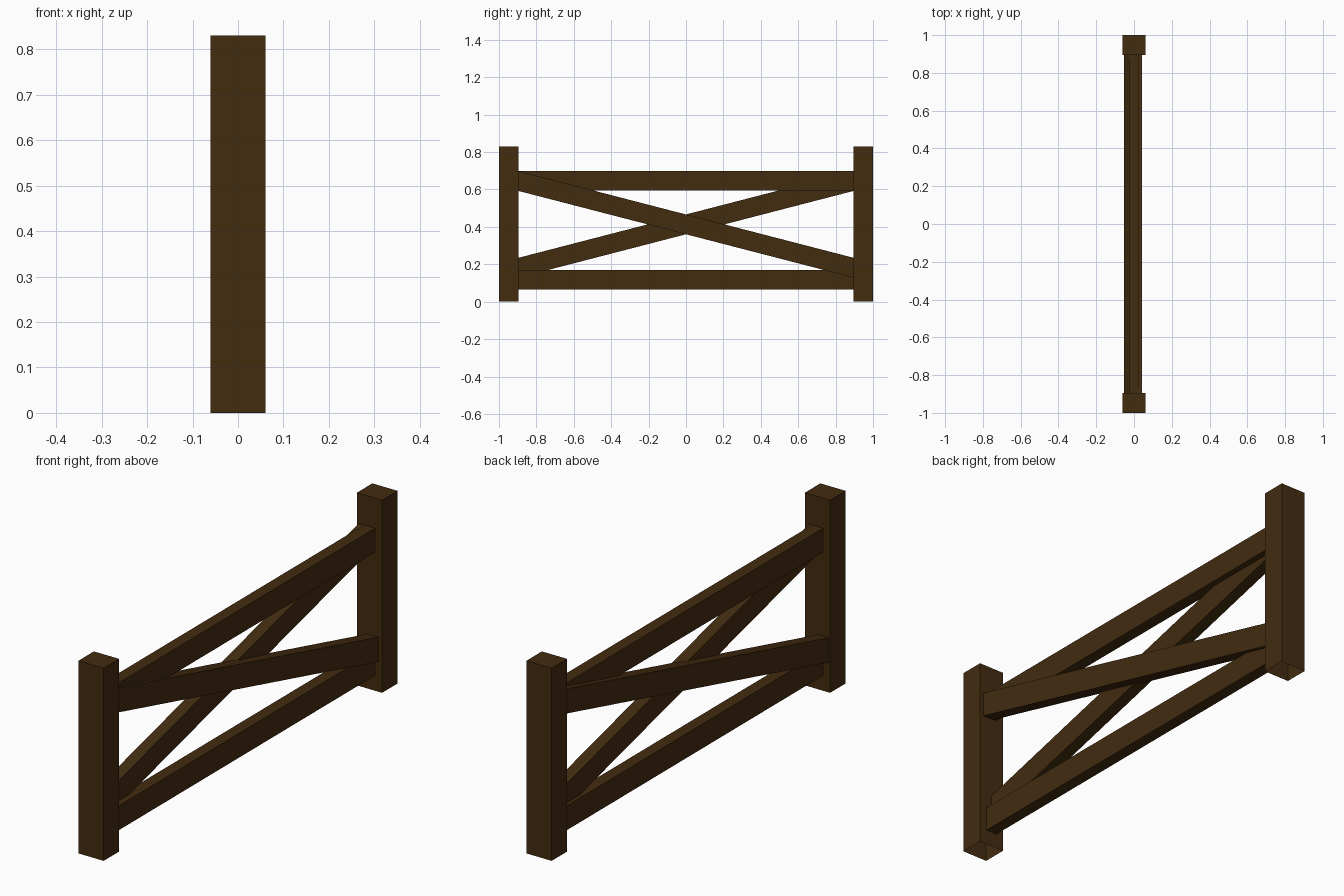
import bpy, bmesh

if "Cube" in bpy.data.objects:
    bpy.data.objects.remove(bpy.data.objects["Cube"])

wood = bpy.data.materials.new("dark brown wood")
wood.diffuse_color = (0.056, 0.025, 0.005, 1.0)
wood.use_nodes = True
wood.node_tree.nodes["Principled BSDF"].inputs["Base Color"].default_value = wood.diffuse_color

INNER = 0.895   # inner face of the posts


def beam(name, x0, x1, y0, y1, z_start, z_end, height, open_bottom=False):
    """Box running along y whose lower edge goes from z_start to z_end, with upright ends."""
    bm = bmesh.new()
    bmesh.ops.create_cube(bm, size=1.0)
    for v in bm.verts:
        low = z_start if v.co.y < 0 else z_end
        v.co = (x0 if v.co.x < 0 else x1,
                y0 if v.co.y < 0 else y1,
                low + (height if v.co.z > 0 else 0.0))
    bm.normal_update()
    if open_bottom:
        bmesh.ops.delete(bm, geom=[f for f in bm.faces if f.normal.z < -0.9],
                         context='FACES_ONLY')
    mesh = bpy.data.meshes.new(name)
    bm.to_mesh(mesh)
    bm.free()
    mesh.materials.append(wood)
    obj = bpy.data.objects.new(name, mesh)
    bpy.context.collection.objects.link(obj)
    return obj


# End posts, hollow underneath
beam("left_post", -0.06, 0.06, -1.0, -INNER, 0, 0, 0.83, True)
beam("right_post", -0.06, 0.06, INNER, 1.0, 0, 0, 0.83, True)

# Horizontal rails
beam("top_rail", -0.026, 0.026, -INNER, INNER, 0.595, 0.595, 0.105)
beam("bottom_rail", -0.026, 0.026, -INNER, INNER, 0.065, 0.065, 0.105)

# Crossed braces, one proud of each side of the rails
beam("front_brace", -0.010, 0.042, -INNER, INNER, 0.592, 0.129, 0.106)
beam("back_brace", -0.053, -0.001, -INNER, INNER, 0.129, 0.592, 0.106)
